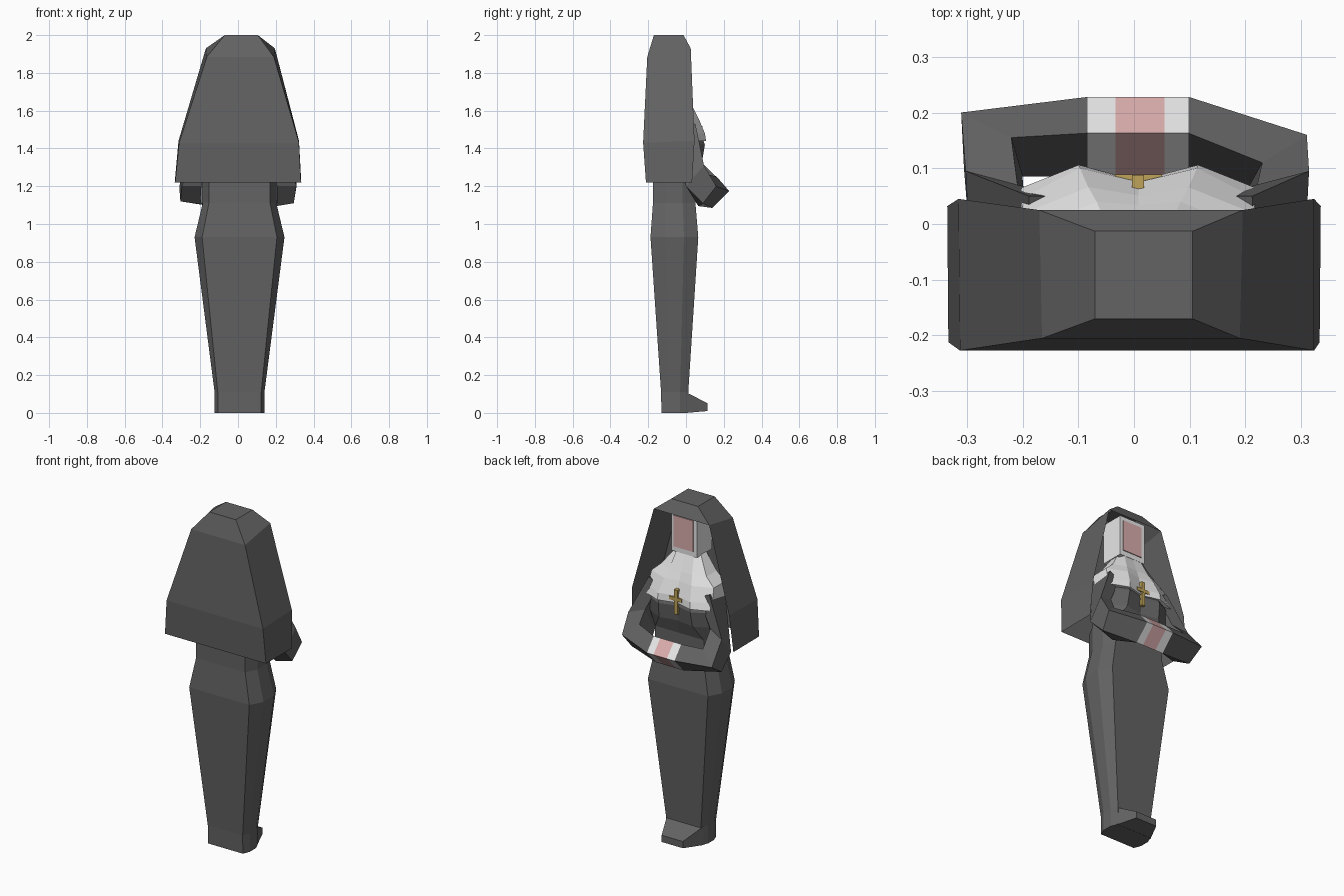
import bpy, bmesh

if "Cube" in bpy.data.objects:
    bpy.data.objects.remove(bpy.data.objects["Cube"], do_unlink=True)

MID = 0.012  # centre line of the figure


def material(name, rgb):
    m = bpy.data.materials.new(name)
    m.use_nodes = True
    m.diffuse_color = (*rgb, 1)
    m.node_tree.nodes["Principled BSDF"].inputs["Base Color"].default_value = (*rgb, 1)
    return m


BLACK = material("black cloth", (0.125, 0.125, 0.125))
WHITE = material("white linen", (0.8, 0.8, 0.8))
SKIN = material("skin", (0.71, 0.42, 0.42))
GOLD = material("gold", (0.52, 0.37, 0.1))


def finish(name, bm, mats):
    bmesh.ops.recalc_face_normals(bm, faces=bm.faces)
    mesh = bpy.data.meshes.new(name)
    bm.to_mesh(mesh)
    bm.free()
    for m in mats:
        mesh.materials.append(m)
    obj = bpy.data.objects.new(name, mesh)
    bpy.context.collection.objects.link(obj)
    return obj


def loft(name, rings, mats, span_mats=None, caps=True):
    """Skin a list of equal-length point rings; span_mats colours each span."""
    bm = bmesh.new()
    rows = [[bm.verts.new(p) for p in ring] for ring in rings]
    n = len(rows[0])
    for s, (a, b) in enumerate(zip(rows, rows[1:])):
        for i in range(n):
            j = (i + 1) % n
            f = bm.faces.new((a[i], a[j], b[j], b[i]))
            f.material_index = span_mats[s] if span_mats else 0
    if caps:
        bm.faces.new(rows[0])
        bm.faces.new(rows[-1])
    return finish(name, bm, mats)


def body_ring(z, flat, side, yb, yf, dip=0.0, ys=None):
    """Mirrored cross-section: flat front and back, chamfered sides."""
    d = yf - yb
    ys = yf - 0.3 * d if ys is None else ys
    half = [(flat, yf), (side, ys), (side, yb + 0.3 * d), (flat, yb)]
    pts = [(0, yf - dip)] + half + [(-x, y) for x, y in reversed(half)]
    return [(MID + x - 0.004, y, z) for x, y in pts]


def box(name, lo, hi, mat):
    ring = lambda z: [(lo[0], lo[1], z), (hi[0], lo[1], z), (hi[0], hi[1], z), (lo[0], hi[1], z)]
    return loft(name, [ring(lo[2]), ring(hi[2])], [mat])


# Dress, from hem to bust
loft("dress", [
    body_ring(0.0, 0.115, 0.132, -0.13, 0.01),
    body_ring(0.11, 0.115, 0.132, -0.132, 0.012),
    body_ring(0.93, 0.198, 0.238, -0.188, 0.065),
    body_ring(1.11, 0.162, 0.195, -0.175, 0.05),
    body_ring(1.25, 0.16, 0.195, -0.175, 0.05),
    body_ring(1.33, 0.11, 0.2, -0.17, 0.085, 0.02, 0.04),
    body_ring(1.42, 0.105, 0.205, -0.16, 0.1, 0.028, 0.05),
    body_ring(1.5, 0.09, 0.18, -0.14, 0.07, 0.02, 0.02),
], [BLACK])

# Shoe wedge under the hem
loft("foot", [
    [(-0.115, 0.0, 0.0), (0.125, 0.0, 0.0), (0.125, 0.0, 0.11), (-0.115, 0.0, 0.11)],
    [(-0.06, 0.115, 0.01), (0.08, 0.115, 0.01), (0.08, 0.115, 0.05), (-0.06, 0.115, 0.05)],
], [BLACK])

# White collar over the shoulders
loft("collar", [
    body_ring(1.44, 0.107, 0.21, -0.15, 0.106, 0.028, 0.065),
    body_ring(1.48, 0.105, 0.212, -0.15, 0.1, 0.025, 0.045),
    body_ring(1.56, 0.09, 0.205, -0.15, 0.066, 0.015, 0.02),
    body_ring(1.61, 0.075, 0.15, -0.14, 0.04, 0.006, 0.01),
    body_ring(1.72, 0.055, 0.07, -0.12, -0.01),
], [WHITE])

# Head wrapped in linen, with the face as a thin plate
box("head", (-0.073, -0.14, 1.7), (0.097, 0.0, 1.94), WHITE)
box("face", (-0.05, -0.002, 1.73), (0.078, 0.005, 1.915), SKIN)

# Veil: open sheet around the back and sides, closed at the crown


def veil_row(x0, x1, bx0, bx1, yf, yb, zf, zb):
    return [(x0, yf, zf), (bx0, yb, zb), (bx1, yb, zb), (x1, yf, zf)]


bm = bmesh.new()
rows = [[bm.verts.new(p) for p in r] for r in (
    veil_row(-0.335, 0.335, -0.333, 0.333, 0.032, -0.212, 1.22, 1.22),
    veil_row(-0.315, 0.323, -0.312, 0.323, 0.045, -0.227, 1.44, 1.43),
    veil_row(-0.17, 0.195, -0.165, 0.19, 0.025, -0.205, 1.93, 1.885),
    veil_row(-0.07, 0.105, -0.07, 0.105, -0.013, -0.17, 2.0, 2.0),
)]
for k, (a, b) in enumerate(zip(rows, rows[1:])):
    for i in range(4 if k == 2 else 3):
        j = (i + 1) % 4
        bm.faces.new((a[i], a[j], b[j], b[i]))
bm.faces.new(rows[-1])
finish("veil", bm, [BLACK])

# Folded arms: square sleeves meeting in front, ring order is
# outer front, inner ridge, inner back, outer bottom


def wrist(x):
    return [(x, 0.228, 1.175), (x, 0.163, 1.25), (x, 0.085, 1.16), (x, 0.14, 1.085)]


def shoulder(s):
    return [(MID + s * x, y, z) for x, y, z in (
        (0.2, 0.05, 1.53), (0.13, 0.05, 1.5), (0.13, -0.09, 1.46), (0.205, -0.09, 1.5))]


def mid_arm(s):
    return [(MID * 0.5 + s * x, y, z) for x, y, z in (
        (0.308, 0.095, 1.31), (0.215, 0.07, 1.34), (0.2, 0.0, 1.2), (0.303, 0.0, 1.2))]


right_elbow = [(-0.31, 0.2, 1.185), (-0.22, 0.155, 1.255), (-0.2, 0.085, 1.105), (-0.305, 0.1, 1.12)]
left_elbow = [(0.31, 0.16, 1.2), (0.23, 0.11, 1.265), (0.205, 0.065, 1.095), (0.295, 0.09, 1.11)]
loft("folded_arms", [
    shoulder(-1), mid_arm(-1), right_elbow, wrist(-0.083),
    wrist(-0.033), wrist(0.055), wrist(0.098),
    left_elbow, mid_arm(1), shoulder(1),
], [BLACK, WHITE, SKIN], [0, 0, 0, 1, 2, 1, 0, 0, 0])

# Hanging cross
box("cross_upright", (-0.004, 0.06, 1.375), (0.018, 0.088, 1.52), GOLD)
box("cross_bar", (-0.034, 0.074, 1.455), (0.05, 0.089, 1.475), GOLD)
